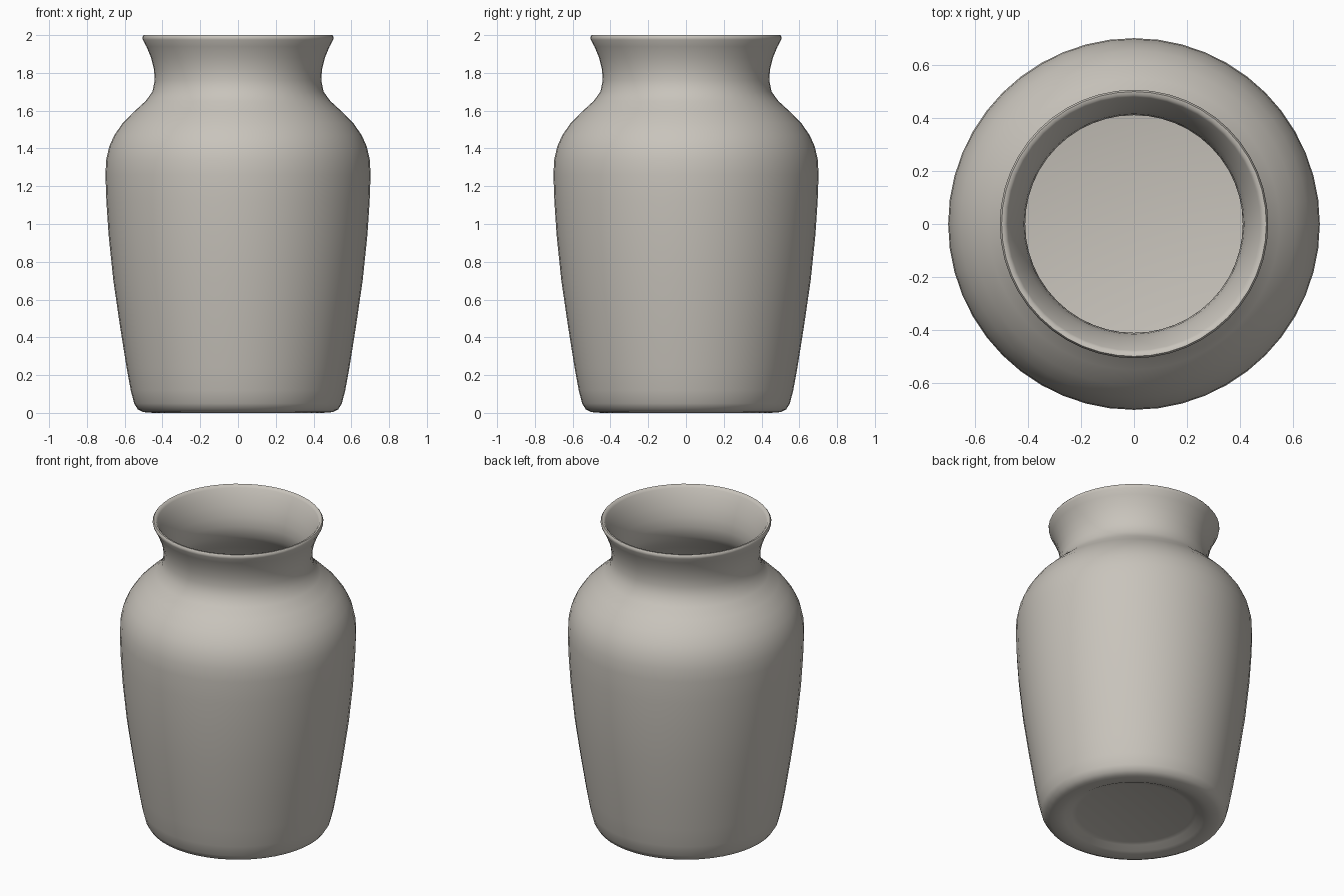
import bpy
import bmesh
import math

SEGMENTS = 48

# Outer wall: (radius, height) from the base centre up to the rim
outer = [(0.0, 0.035), (0.34, 0.035), (0.37, 0.028), (0.41, 0.008), (0.45, 0.0),
         (0.50, 0.004), (0.53, 0.018), (0.55, 0.05), (0.568, 0.12), (0.59, 0.24),
         (0.625, 0.46), (0.66, 0.70), (0.685, 0.94), (0.697, 1.12),
         (0.702, 1.26), (0.698, 1.34), (0.682, 1.41), (0.655, 1.47),
         (0.61, 1.535), (0.55, 1.595), (0.49, 1.65), (0.453, 1.70),
         (0.441, 1.76), (0.445, 1.82), (0.46, 1.88), (0.485, 1.94),
         (0.504, 1.975), (0.507, 1.99)]

# Rounded lip, then the inner wall down to the floor
inner = [(0.50, 2.0), (0.487, 1.998), (0.478, 1.985), (0.457, 1.945),
         (0.432, 1.885), (0.416, 1.82), (0.411, 1.76), (0.423, 1.69),
         (0.465, 1.63), (0.53, 1.57), (0.59, 1.51), (0.635, 1.445),
         (0.662, 1.37), (0.672, 1.26), (0.667, 1.12), (0.655, 0.94),
         (0.63, 0.70), (0.595, 0.46), (0.56, 0.24), (0.535, 0.12),
         (0.51, 0.08), (0.46, 0.065), (0.0, 0.065)]


def lathe(name, profile, material):
    """Spin a radius/height profile around the z axis."""
    bm = bmesh.new()
    verts = [bm.verts.new((r, 0, z)) for r, z in profile]
    edges = [bm.edges.new(pair) for pair in zip(verts, verts[1:])]
    bmesh.ops.spin(bm, geom=verts + edges, cent=(0, 0, 0), axis=(0, 0, 1),
                   angle=math.tau, steps=SEGMENTS, use_merge=True)
    bmesh.ops.remove_doubles(bm, verts=bm.verts, dist=0.0005)
    bmesh.ops.recalc_face_normals(bm, faces=bm.faces)
    mesh = bpy.data.meshes.new(name)
    bm.to_mesh(mesh)
    bm.free()
    mesh.materials.append(material)
    obj = bpy.data.objects.new(name, mesh)
    bpy.context.collection.objects.link(obj)
    bpy.context.view_layer.objects.active = obj
    obj.select_set(True)
    bpy.ops.object.shade_smooth_by_angle(angle=math.radians(50))
    return obj


# Glazed clay body
clay = bpy.data.materials.new("warm grey clay")
clay.diffuse_color = (0.58, 0.55, 0.50, 1.0)
lathe("vase", outer + inner, clay)
